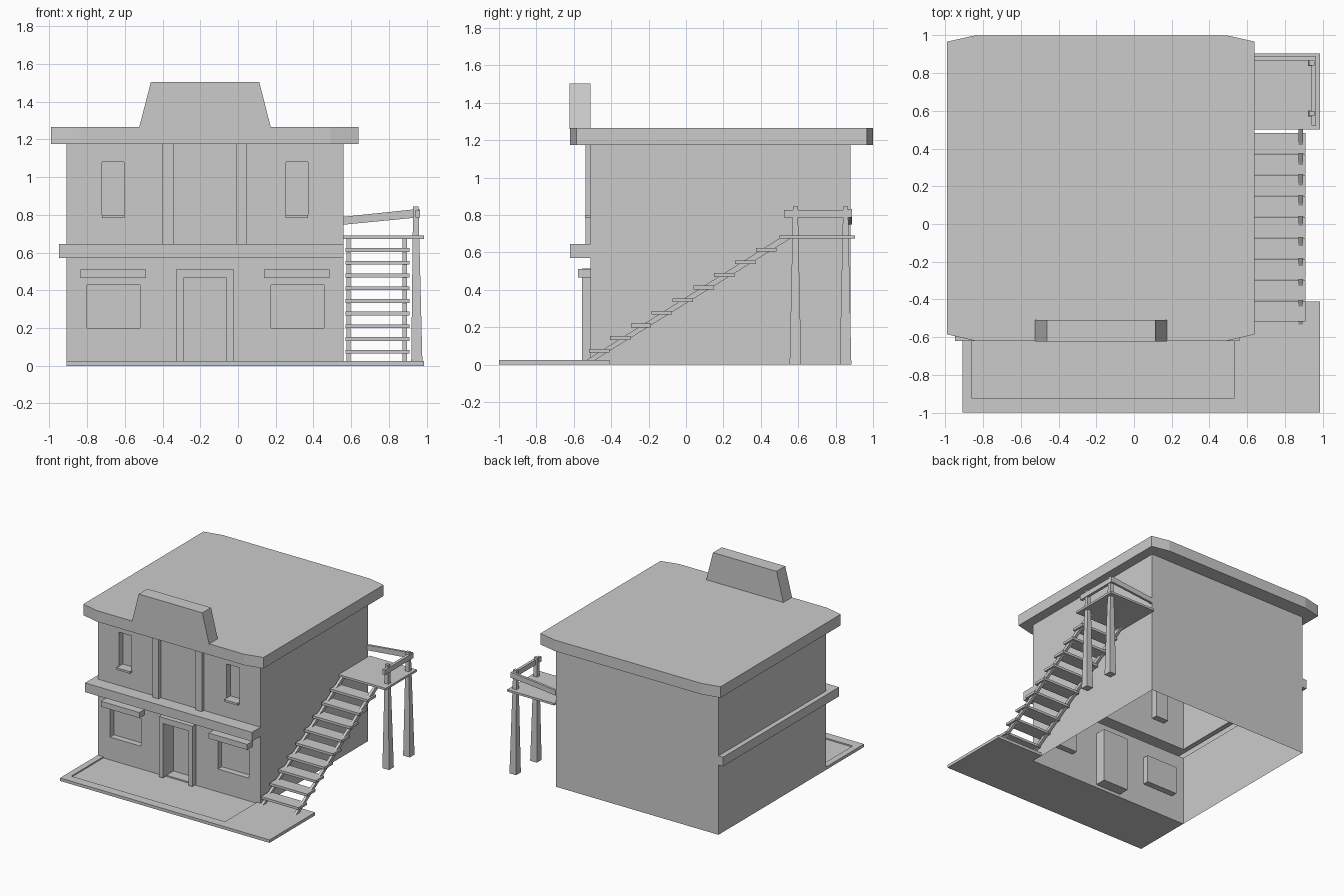
import bpy, bmesh
from mathutils import Vector

if "Cube" in bpy.data.objects:
    bpy.data.objects.remove(bpy.data.objects["Cube"])


def finish(name, bm, recalc=True):
    if recalc:
        bmesh.ops.recalc_face_normals(bm, faces=bm.faces)
    me = bpy.data.meshes.new(name)
    bm.to_mesh(me)
    bm.free()
    ob = bpy.data.objects.new(name, me)
    bpy.context.collection.objects.link(ob)
    return ob


def loft(name, a, b):
    """Closed solid between two matching outlines."""
    bm = bmesh.new()
    va = [bm.verts.new(p) for p in a]
    vb = [bm.verts.new(p) for p in b]
    n = len(a)
    bm.faces.new(va[::-1])
    bm.faces.new(vb)
    for i in range(n):
        j = (i + 1) % n
        bm.faces.new((va[i], va[j], vb[j], vb[i]))
    return finish(name, bm)


def rect(x0, x1, y0, y1, z):
    return [(x0, y0, z), (x1, y0, z), (x1, y1, z), (x0, y1, z)]


def box(name, x0, x1, y0, y1, z0, z1):
    return loft(name, rect(x0, x1, y0, y1, z0), rect(x0, x1, y0, y1, z1))


def prism_z(name, pts, z0, z1):
    return loft(name, [(x, y, z0) for x, y in pts], [(x, y, z1) for x, y in pts])


X0, X1, Y0, Y1 = -0.91, 0.56, -0.51, 0.88   # wall outline
CX = (X0 + X1) / 2                          # facade centre


# Building shell: open underneath, storey band on the front and left
bm = bmesh.new()


def quad(*pts):
    bm.faces.new([bm.verts.new(p) for p in pts])


def front_wall(z0, z1, holes):
    """Front wall with recessed openings (x0, x1, z0, z1, depth)."""
    xs = sorted({X0, X1, *[v for h in holes for v in h[:2]]})
    zs = sorted({z0, z1, *[v for h in holes for v in h[2:4]]})
    for a, b in zip(xs, xs[1:]):
        for c, d in zip(zs, zs[1:]):
            mx, mz = (a + b) / 2, (c + d) / 2
            if not any(h[0] < mx < h[1] and h[2] < mz < h[3] for h in holes):
                quad((a, Y0, c), (b, Y0, c), (b, Y0, d), (a, Y0, d))
    for a, b, c, d, depth in holes:
        yb = Y0 + depth
        quad((a, yb, c), (b, yb, c), (b, yb, d), (a, yb, d))
        quad((a, Y0, c), (a, yb, c), (a, yb, d), (a, Y0, d))
        quad((b, Y0, d), (b, yb, d), (b, yb, c), (b, Y0, c))
        quad((a, Y0, c), (b, Y0, c), (b, yb, c), (a, yb, c))
        quad((a, yb, d), (b, yb, d), (b, Y0, d), (a, Y0, d))


wall, band = (X0, X1, Y0, Y1), (-0.95, X1, -0.62, Y1)
rings = [rect(*o, z) for o, z in ((wall, 0), (wall, 0.57), (band, 0.57),
                                  (band, 0.645), (wall, 0.645), (wall, 1.175))]
for k, (a, b) in enumerate(zip(rings, rings[1:])):
    for i in range(4):
        if i == 0 and k in (0, 4):
            continue                        # front walls have openings
        j = (i + 1) % 4
        v = [Vector(p) for p in (a[i], a[j], b[j], b[i])]
        if (v[2] - v[0]).cross(v[3] - v[1]).length > 1e-5:
            quad(*v)
front_wall(0, 0.57, [(-0.80, -0.52, 0.2, 0.427, 0.05), (0.175, 0.455, 0.2, 0.427, 0.05),
                     (-0.29, -0.06, 0.025, 0.465, 0.09)])
front_wall(0.645, 1.175, [(-0.72, -0.605, 0.8, 1.08, 0.05), (0.255, 0.37, 0.8, 1.08, 0.05)])
bmesh.ops.remove_doubles(bm, verts=bm.verts, dist=1e-4)
finish("building_shell", bm, recalc=False)

# Trim on both sides of the facade
for side, s in (("left", -1), ("right", 1)):
    def trim(name, off, half, y, z0, z1):
        c = CX + s * off
        box(f"{side}_{name}", c - half, c + half, y, Y0, z0, z1)
    trim("window_hood", 0.487, 0.174, -0.577, 0.465, 0.51)
    trim("upper_sill", 0.487, 0.06, -0.54, 0.783, 0.8)
    trim("pilaster", 0.195, 0.029, -0.537, 0.645, 1.175)

# Door surround
door = [(-0.325, 0.02), (-0.325, 0.513), (-0.025, 0.513), (-0.025, 0.02),
        (-0.06, 0.02), (-0.06, 0.465), (-0.29, 0.465), (-0.29, 0.02)]
loft("door_surround", [(x, -0.555, z) for x, z in door], [(x, Y0, z) for x, z in door])

# Roof slab with clipped corners
prism_z("roof", [(-0.99, -0.585), (-0.84, -0.62), (0.49, -0.62), (0.64, -0.585),
                 (0.64, 0.967), (0.49, 1.0), (-0.84, 1.0), (-0.99, 0.967)], 1.175, 1.265)

# False-front parapet
par = [(-0.525, 1.26), (0.175, 1.26), (0.113, 1.503), (-0.462, 1.503)]
loft("parapet", [(x, -0.622, z) for x, z in par], [(x, -0.51, z) for x, z in par])

# Porch: raised border and sunken floor
prism_z("porch_border", [(-0.91, -1), (0.985, -1), (0.985, -0.41), (0.56, -0.41),
                         (0.56, -0.51), (0.53, -0.51), (0.53, -0.925),
                         (-0.86, -0.925), (-0.86, -0.51), (-0.91, -0.51)], 0, 0.024)
box("porch_floor", -0.86, 0.53, -0.925, -0.51, 0, 0.014)

# Outside stair
for i in range(9):
    y, z = -0.518 + i * 0.1115, 0.064 + i * 0.0675
    box(f"tread_{i + 1}", 0.57, 0.91, y, y + 0.109, z, z + 0.02)
string = [(-0.535, 0.022), (-0.49, 0.022), (0.56, 0.675), (0.5, 0.675)]
for side, x in (("inner", 0.575), ("outer", 0.873)):
    loft(f"{side}_stringer", [(x, y, z) for y, z in string],
         [(x + 0.022, y, z) for y, z in string])

# Landing, tapered posts and rails
box("landing", 0.56, 0.985, 0.5, 0.903, 0.673, 0.69)
for name, y in (("front", 0.585), ("back", 0.853)):
    loft(f"{name}_post", rect(0.918, 0.978, y - 0.031, y + 0.031, 0),
         rect(0.928, 0.957, y - 0.013, y + 0.013, 0.845))
box("side_rail", 0.942, 0.965, 0.523, 0.887, 0.785, 0.827)
back = [(0.56, 0.748), (0.962, 0.787), (0.962, 0.832), (0.56, 0.79)]
loft("back_rail", [(x, 0.868, z) for x, z in back], [(x, 0.887, z) for x, z in back])
